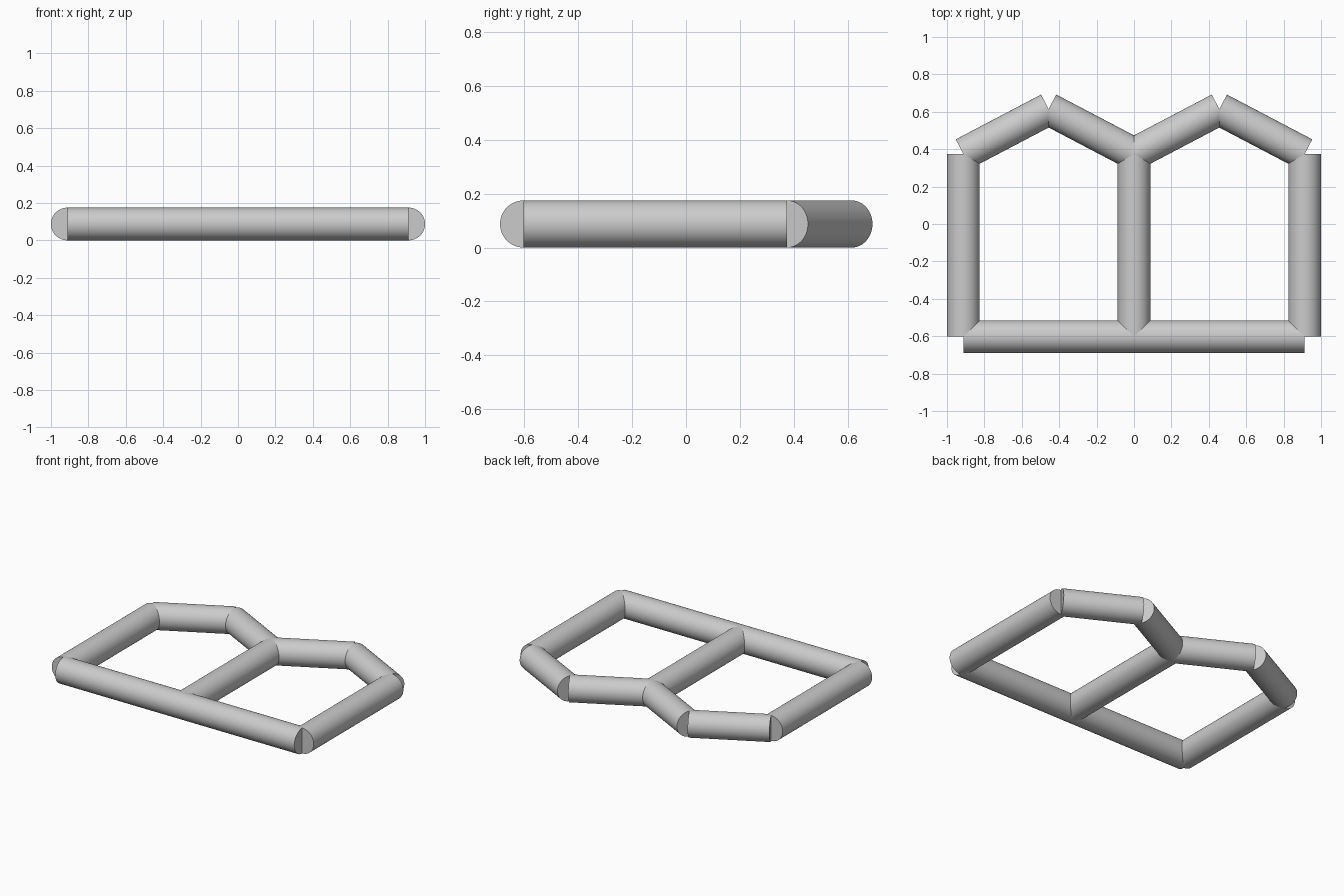
import bpy
from mathutils import Vector

cube = bpy.data.objects.get("Cube")
if cube:
    bpy.data.objects.remove(cube, do_unlink=True)

R = 0.0875            # tube radius
X = 0.9125            # half width between side tube axes
FRONT, EAVE, PEAK = -0.6025, 0.375, 0.6145

grey = bpy.data.materials.new("plain grey")
grey.use_nodes = True
colour = (0.6, 0.6, 0.6, 1)
grey.diffuse_color = colour
grey.node_tree.nodes["Principled BSDF"].inputs["Base Color"].default_value = colour


def tube(name, start, end):
    """Capped round bar lying on the ground between two plan points."""
    a, b = Vector((*start, R)), Vector((*end, R))
    bpy.ops.mesh.primitive_cylinder_add(
        vertices=64, radius=R, depth=(b - a).length, location=(a + b) / 2,
        rotation=(b - a).to_track_quat('Z', 'Y').to_euler())
    bar = bpy.context.object
    bar.name = name
    bar.data.materials.append(grey)
    bpy.ops.object.shade_smooth_by_angle()


# Straight bars
tube("front_bar", (-X, FRONT), (X, FRONT))
tube("middle_bar", (0, FRONT), (0, EAVE))

# Side bars and the twin peaks at the back
for side, s in (("left", 1), ("right", -1)):
    peak = (s * X / 2, PEAK)
    tube(side + "_side_bar", (s * X, FRONT), (s * X, EAVE))
    tube(side + "_outer_peak_bar", (s * X, EAVE), peak)
    tube(side + "_inner_peak_bar", peak, (0, EAVE))
